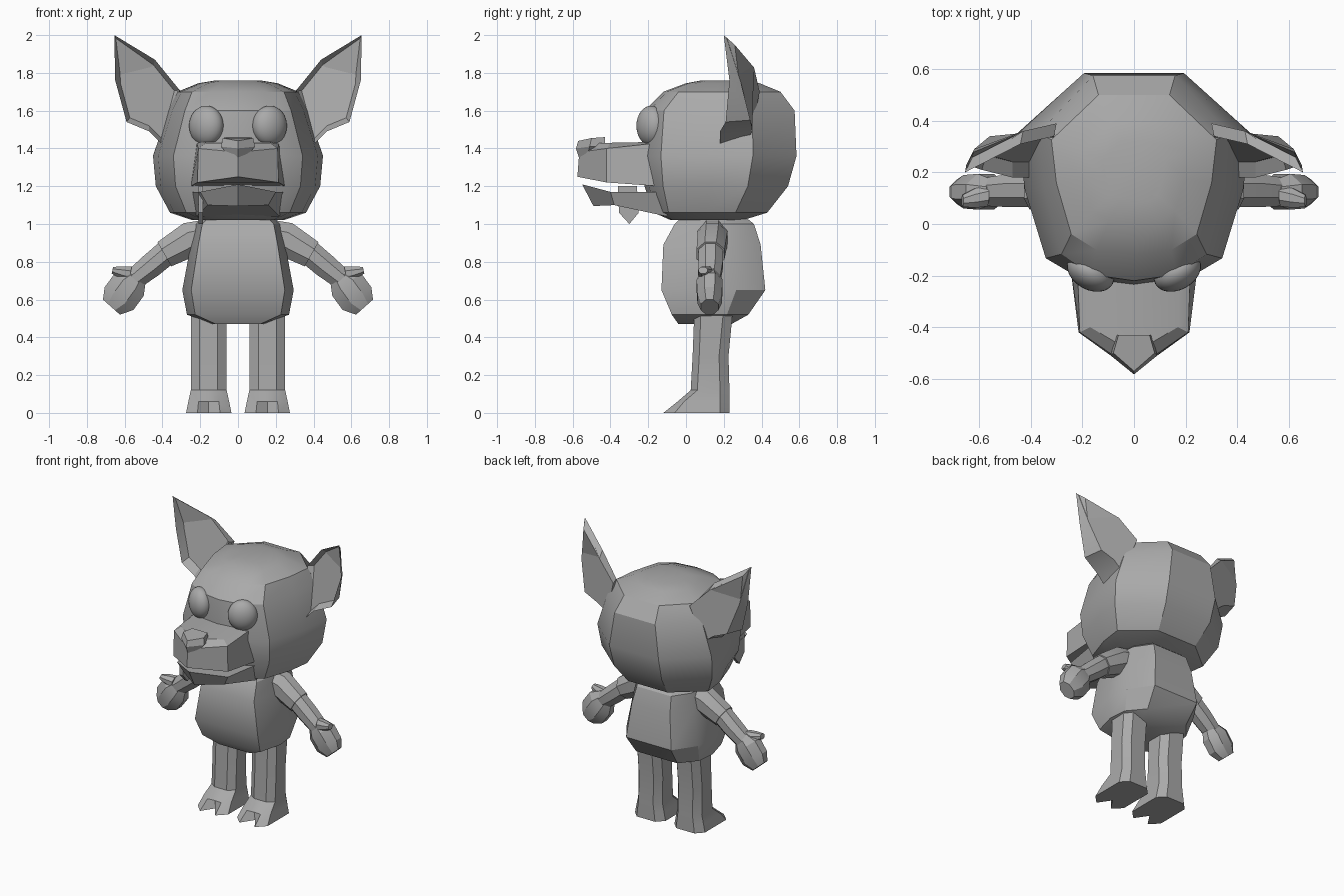
import bpy, bmesh, math
from mathutils import Vector, Matrix

cube = bpy.data.objects.get("Cube")
if cube:
    bpy.data.objects.remove(cube)

grey = bpy.data.materials.new("plain_grey")
grey.use_nodes = True
grey.diffuse_color = (0.4, 0.4, 0.4, 1)
grey.node_tree.nodes["Principled BSDF"].inputs["Base Color"].default_value = (0.4, 0.4, 0.4, 1)


def finish(name, bm, angle=28):
    bmesh.ops.recalc_face_normals(bm, faces=bm.faces)
    mesh = bpy.data.meshes.new(name)
    bm.to_mesh(mesh)
    bm.free()
    mesh.materials.append(grey)
    obj = bpy.data.objects.new(name, mesh)
    bpy.context.collection.objects.link(obj)
    bpy.ops.object.select_all(action='DESELECT')
    obj.select_set(True)
    bpy.context.view_layer.objects.active = obj
    bpy.ops.object.shade_smooth_by_angle(angle=math.radians(angle))
    return obj


def loft(name, rings, side=1, angle=28):
    """Skin a list of equal-length rings and close both ends."""
    bm = bmesh.new()
    loops = [[bm.verts.new((p[0] * side, p[1], p[2])) for p in r] for r in rings]
    for a, b in zip(loops, loops[1:]):
        for i in range(len(a)):
            j = (i + 1) % len(a)
            bm.faces.new((a[i], a[j], b[j], b[i]))
    bm.faces.new(loops[0])
    bm.faces.new(loops[-1])
    return finish(name, bm, angle)


def both(half):
    """Complete a half outline across x = 0."""
    return half + [(-x, y, z) for x, y, z in reversed(half) if x > 0]


def stack(name, plan, levels):
    """Loft a normalised half plan through (z, front, back, half width) levels."""
    loft(name, [both([(u * w, f + t * (b - f), z) for u, t in plan])
                for z, f, b, w in levels])


def tube(name, stations, side):
    """Eight-sided limb through (x, y, z, thickness, depth) stations."""
    pts = [Vector(s[:3]) for s in stations]
    rings = []
    for i, s in enumerate(stations):
        d = (pts[min(i + 1, len(pts) - 1)] - pts[max(i - 1, 0)]).normalized()
        n = Vector((-d.z, 0, d.x))
        ring = []
        for k in range(8):
            a = math.tau * (k + 0.5) / 8
            ring.append(pts[i] + n * s[3] * math.cos(a) + Vector((0, s[4] * math.sin(a), 0)))
        rings.append(ring)
    loft(name, rings, side)


# Head
stack("head", [(0, 0), (.45, .03), (.76, .13), (.94, .45), (1, .72), (.43, 1)],
      [(1.02, -.08, .3, .24), (1.06, -.17, .43, .36), (1.2, -.22, .54, .435),
       (1.36, -.24, .585, .45), (1.6, -.22, .575, .37), (1.7, -.12, .5, .32),
       (1.745, .0, .39, .21), (1.76, .08, .32, .12)])

# Snout, nose and lower jaw
loft("snout", [both([(0, -.575, 1.25), (.215, -.42, 1.22), (.25, -.14, 1.2)]),
               both([(0, -.565, 1.38), (.21, -.42, 1.4), (.22, -.14, 1.43)]),
               both([(0, -.5, 1.43), (.17, -.4, 1.43), (.18, -.14, 1.435)])])
loft("nose", [both([(0, -.56, 1.33), (.03, -.53, 1.34), (.03, -.44, 1.36)]),
              both([(0, -.583, 1.4), (.09, -.51, 1.41), (.07, -.43, 1.41)]),
              both([(0, -.57, 1.44), (.08, -.5, 1.455), (.06, -.43, 1.46)])])
loft("lower_jaw", [both([(0, -.49, 1.095), (.16, -.38, 1.1), (.22, -.1, 1.04)]),
                   both([(0, -.55, 1.21), (.2, -.4, 1.17), (.25, -.1, 1.17)])])

# Tongue hanging out on the right
tongue = [(-.36, 1.2), (-.26, 1.2), (-.25, 1.06), (-.3, 1.0), (-.355, 1.06)]
loft("tongue", [[(x, y, z) for y, z in tongue] for x in (-.21, -.185)])

# Torso
stack("torso", [(.84, 0), (1, .4), (.95, .72), (.6, 1)],
      [(.47, -.04, .24, .14), (.52, -.075, .33, .27), (.65, -.13, .42, .295),
       (.89, -.12, .395, .25), (1.0, -.06, .36, .225), (1.04, -.02, .31, .18)])

ear_rim = [(.31, .34, 1.71), (.44, .31, 1.87), (.655, .2, 2.0), (.65, .23, 1.76),
           (.59, .21, 1.54), (.47, .18, 1.49), (.39, .18, 1.41)]
ear_back = [(.3, .39, 1.7), (.43, .36, 1.83), (.65, .215, 1.985), (.62, .29, 1.75),
            (.56, .34, 1.55), (.46, .35, 1.51), (.38, .34, 1.45)]
ear_mid = Vector((.48, .25, 1.68))

for side, label in ((1, "left"), (-1, "right")):
    # Hollow ear
    hollow = [Vector(p).lerp(ear_mid, .16) + Vector((0, .05, 0)) for p in ear_rim]
    loft(label + "_ear", [hollow, ear_rim, ear_back], side, 20)

    # Eye
    bm = bmesh.new()
    bmesh.ops.create_uvsphere(bm, u_segments=24, v_segments=16, radius=1)
    place = (Matrix.Translation((side * .168, -.185, 1.52))
             @ Matrix.Rotation(side * math.radians(30), 4, 'Z')
             @ Matrix.Diagonal((.098, .07, .106, 1)))
    bmesh.ops.transform(bm, matrix=place, verts=bm.verts)
    finish(label + "_eye", bm, 60)

    # Arm sections, hand and thumb
    tube(label + "_upper_arm", [(.17, .14, .94, .09, .085), (.25, .14, .92, .1, .085),
                                (.39, .13, .84, .08, .08)], side)
    tube(label + "_forearm", [(.37, .13, .855, .072, .07), (.46, .13, .78, .07, .07),
                              (.56, .125, .7, .06, .06)], side)
    tube(label + "_hand", [(.53, .125, .73, .06, .05), (.575, .125, .68, .105, .075),
                           (.63, .125, .605, .105, .07), (.67, .125, .56, .065, .05)], side)
    tube(label + "_thumb", [(.57, .11, .735, .045, .045), (.62, .1, .745, .035, .04),
                            (.665, .09, .755, .02, .025)], side)

    # Leg with two-toed foot: (z, notch, toe, shoulder, back, half width)
    rings = []
    for z, notch, toe, corner, back, w in (
            (0, -.03, -.12, -.06, .23, .12), (.06, -.04, -.045, -.01, .23, .108),
            (.12, .025, .025, .06, .23, .095), (.3, .035, .035, .07, .225, .095),
            (.56, .045, .045, .08, .25, .095)):
        half = [(0, notch), (.5 * w, toe), (w, corner), (w, back - .05), (.6 * w, back)]
        outline = both([(x, y, z) for x, y in half])
        rings.append([(x + .155, y, zz) for x, y, zz in outline])
    loft(label + "_leg", rings, side)
